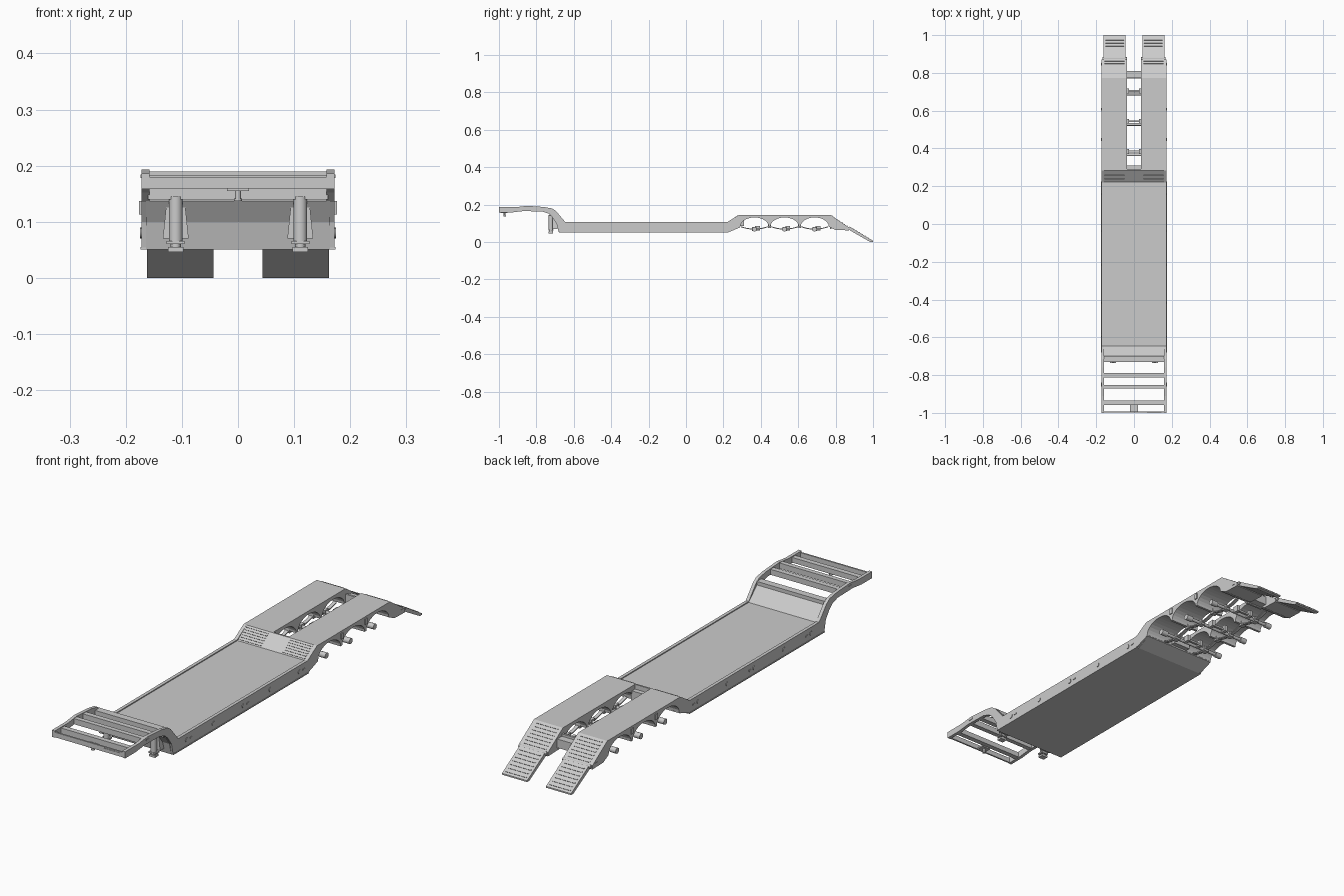
import bpy, bmesh, math
from mathutils import Matrix, Vector

if "Cube" in bpy.data.objects:
    bpy.data.objects.remove(bpy.data.objects["Cube"])


def finish(name, bm):
    bmesh.ops.recalc_face_normals(bm, faces=bm.faces[:])
    me = bpy.data.meshes.new(name)
    bm.to_mesh(me)
    bm.free()
    ob = bpy.data.objects.new(name, me)
    bpy.context.collection.objects.link(ob)
    return ob


def add_prism(bm, pts, x0, x1):
    a = [bm.verts.new((x0, y, z)) for y, z in pts]
    b = [bm.verts.new((x1, y, z)) for y, z in pts]
    bm.faces.new(a)
    bm.faces.new(b[::-1])
    n = len(pts)
    for i in range(n):
        j = (i + 1) % n
        bm.faces.new((a[i], b[i], b[j], a[j]))


def prism(name, pts, x0, x1, mirror=False):
    """Extrude a (y, z) profile along x, optionally on both sides."""
    bm = bmesh.new()
    add_prism(bm, pts, x0, x1)
    if mirror:
        add_prism(bm, pts, -x1, -x0)
    return finish(name, bm)


def rect(y0, y1, z0, z1):
    return [(y0, z0), (y1, z0), (y1, z1), (y0, z1)]


def box(name, x0, x1, y0, y1, z0, z1, mirror=False):
    return prism(name, rect(y0, y1, z0, z1), x0, x1, mirror)


def cyl(name, c, r, length, axis='Z', mirror=False, r2=None, n=20):
    bm = bmesh.new()
    for s in ((1, -1) if mirror else (1,)):
        rot = Matrix.Rotation(math.pi / 2, 4, 'Y') if axis == 'X' else Matrix()
        m = Matrix.Translation((s * c[0], c[1], c[2])) @ rot
        bmesh.ops.create_cone(bm, cap_ends=True, segments=n, radius1=r,
                              radius2=r if r2 is None else r2, depth=length, matrix=m)
    ob = finish(name, bm)
    for p in ob.data.polygons:
        p.use_smooth = len(p.vertices) == 4
    return ob


def treads(name, p, q, rows, x0, x1, h=0.002):
    """Rows of grip bars on the slope running from p to q (y, z)."""
    bm = bmesh.new()
    p, q = Vector(p), Vector(q)
    d = (q - p).normalized()
    n = Vector((-d.y, d.x))
    for i in range(rows):
        c = p.lerp(q, (i + 0.7) / (rows + 0.4))
        pts = [c - d * .002 - n * .001, c + d * .002 - n * .001,
               c + d * .002 + n * h, c - d * .002 + n * h]
        for s in (1, -1):
            add_prism(bm, pts, s * x0, s * x1)
    return finish(name, bm)


# Main deck: floor with upswept front bulkhead and rear incline
prism("deck", [(-.68, .051), (.225, .051), (.29, .078), (.29, .145), (.283, .145),
               (.222, .102), (-.645, .102), (-.70, .155), (-.718, .137), (-.693, .10)], -.164, .164)

# Side rails: gooseneck and deck edge in one profile
prism("side_rail", [(-.68, .054), (.225, .054), (.29, .078), (.29, .145), (.283, .145),
                    (.22, .106), (-.645, .106), (-.655, .118), (-.695, .165), (-.715, .179),
                    (-.76, .187), (-.85, .193), (-.91, .186), (-1, .186), (-1, .158),
                    (-.93, .158), (-.87, .165), (-.77, .163), (-.735, .152), (-.715, .135),
                    (-.69, .10)], .158, .172, True)
prism("rail_lower_flange", rect(-.68, .225, .051, .055), .15, .174, True)

# Gooseneck cross members
for i, (y0, y1, z0, z1) in enumerate([(-.999, -.992, .159, .180), (-.957, -.935, .160, .182),
                                      (-.872, -.852, .166, .190), (-.812, -.79, .164, .187),
                                      (-.73, -.70, .140, .170)]):
    box(f"neck_crossbar_{i}", -.16, .16, y0, y1, z0, z1)
box("neck_plate_recess", .07, .145, -1.001, -.998, .166, .175)

# Coupling pin
box("coupling_plate", -.02, .02, -.993, -.955, .155, .161)
cyl("coupling_pin", (0, -.97, .147), .005, .018)
cyl("coupling_pin_flange", (0, -.97, .139), .007, .004)

# Support legs
cyl("support_leg", (.111, -.722, .105), .012, .08, mirror=True)
cyl("support_leg_inner", (.111, -.722, .064), .009, .022, mirror=True)
box("support_foot", .097, .125, -.734, -.71, .046, .055, True)
box("support_collar", .095, .127, -.735, -.708, .060, .066, True)
bm = bmesh.new()
for s in (1, -1):
    m = Matrix.Translation((s * .111, -.70, .098)) @ Matrix.Diagonal((.046, .025, .055, 1))
    vs = bmesh.ops.create_cube(bm, size=1, matrix=m)['verts']
    for v in vs:
        if v.co.z > .1:
            v.co.x = s * .111 + (v.co.x - s * .111) * .75
finish("support_bracket", bm)

# Rear wheel beams with three arches
ARCHES = (.366, .527, .688)
prof = [(.285, .145), (.772, .145), (.872, .078), (.872, .062), (.80, .064)]
for c in reversed(ARCHES):
    for k in range(15):
        a = math.pi * k / 14
        prof.append((c + .0755 * math.cos(a), .082 + .049 * math.sin(a)))
prof.append((.285, .078))
prism("wheel_beam", prof, .036, .172, True)

# Axles, springs and brackets
for i, c in enumerate(ARCHES):
    cyl(f"axle_{i}", (0, c, .068), .007, .29, 'X')
    cyl(f"axle_hub_{i}", (.145, c, .068), .012, .03, 'X', True)
    top = [(c + .072 * t / 5, .071 + .013 * (t / 5) ** 2) for t in range(-5, 6)]
    prism(f"leaf_spring_{i}", top + [(y, z - .005) for y, z in reversed(top)], .07, .085, True)
    box(f"spring_clamp_{i}", .066, .089, c - .012, c + .012, .058, .08, True)
    box(f"beam_tie_{i}", -.04, .04, c + .012, c + .022, .066, .074)
    box(f"tie_bracket_{i}", .026, .04, c + .004, c + .03, .06, .086, True)
for i, y in enumerate((.447, .608)):
    box(f"spring_hanger_{i}", .066, .089, y - .008, y + .008, .074, .095, True)

# Ties across the centre gap
box("front_gap_tie", -.04, .04, .288, .31, .085, .125)
box("rear_gap_tie", -.04, .04, .775, .81, .075, .112)
box("rear_gap_tie_lip", -.04, .04, .770, .779, .07, .122)

# Loading ramps and hinges
prism("loading_ramp", [(.872, .082), (.885, .076), (1, .006), (1, 0), (.985, 0), (.876, .062)],
      .044, .162, True)
cyl("ramp_hinge", (.103, .876, .074), .007, .13, 'X', True, n=12)

# Grip bars
treads("front_slope_grip", (.222, .102), (.283, .145), 6, .05, .155)
treads("beam_slope_grip", (.772, .145), (.872, .078), 7, .05, .155)
treads("ramp_grip", (.885, .076), (1, .006), 7, .054, .152)

# Side lamps, reflectors and lashing rings
for i, y in enumerate((-.59, -.21, .165)):
    cyl(f"lashing_ring_{i}", (.172, y, .08), .009, .005, 'X', True, n=12)
    box(f"reflector_{i}", .17, .1745, y + .022, y + .036, .077, .083, True)
for i, y in enumerate((-.41, -.03)):
    cyl(f"side_ring_{i}", (.172, y, .08), .010, .005, 'X', True, n=12)
for i, y in enumerate((.447, .608)):
    box(f"side_lamp_{i}", .17, .176, y - .007, y + .007, .113, .137, True)
box("rear_side_reflector", .17, .174, .84, .856, .075, .083, True)
box("neck_reflector", .17, .174, -.86, -.84, .178, .184, True)
